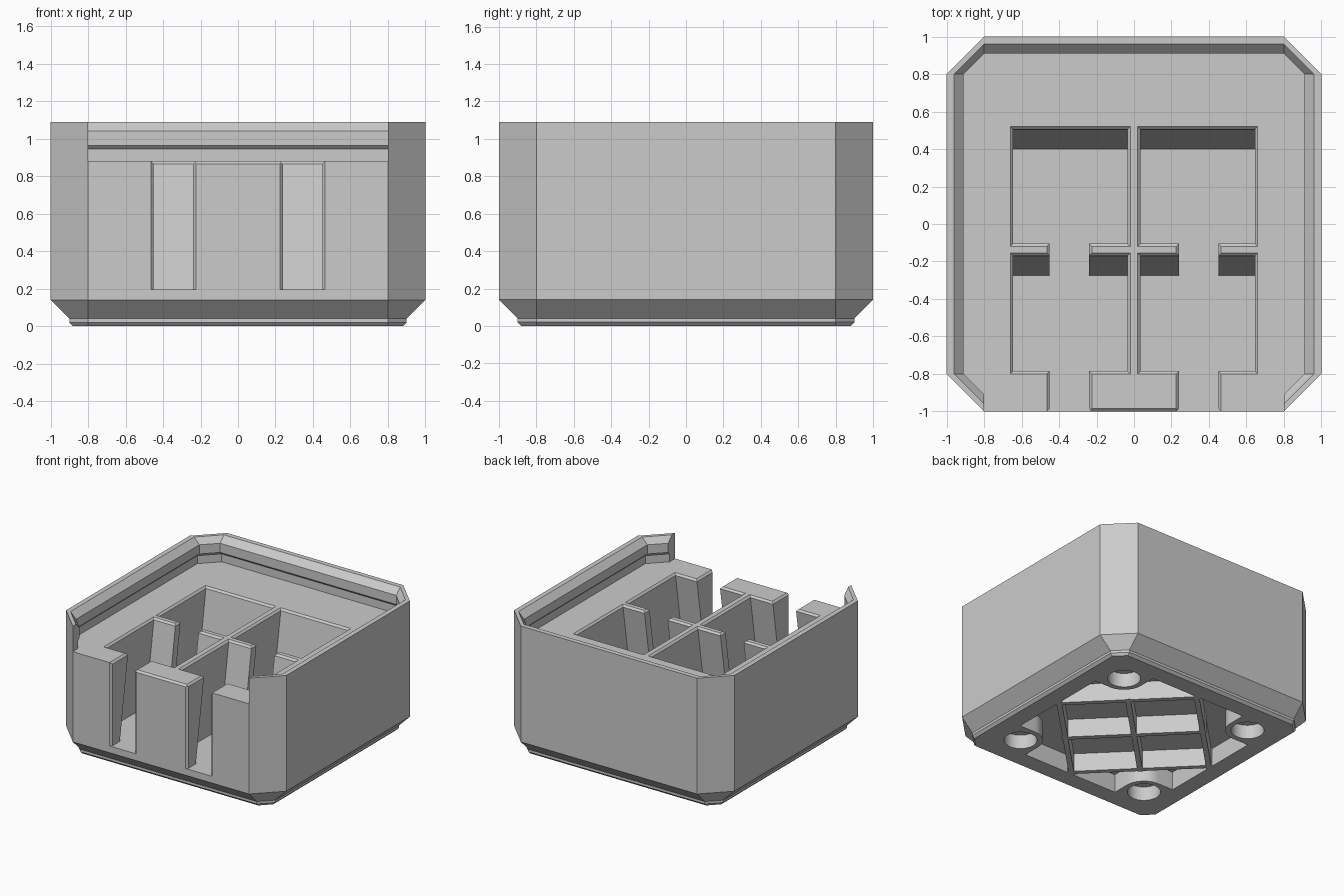
import bpy, bmesh, math

if "Cube" in bpy.data.objects:
    bpy.data.objects.remove(bpy.data.objects["Cube"])

grey = bpy.data.materials.new("plain_grey")
grey.diffuse_color = (0.6, 0.6, 0.6, 1)
grey.use_nodes = True
grey.node_tree.nodes["Principled BSDF"].inputs["Base Color"].default_value = grey.diffuse_color


def loft(name, rings):
    """Closed solid skinned through rings of (x, y, z) points."""
    bm = bmesh.new()
    vs = [[bm.verts.new(p) for p in ring] for ring in rings]
    n = len(rings[0])
    for a, b in zip(vs, vs[1:]):
        for i in range(n):
            j = (i + 1) % n
            bm.faces.new((a[i], a[j], b[j], b[i]))
    bm.faces.new(vs[0][::-1])
    bm.faces.new(vs[-1])
    bmesh.ops.recalc_face_normals(bm, faces=bm.faces)
    me = bpy.data.meshes.new(name)
    bm.to_mesh(me)
    bm.free()
    ob = bpy.data.objects.new(name, me)
    bpy.context.collection.objects.link(ob)
    return ob


def rect(x0, x1, y0, y1, z):
    return [(x0, y0, z), (x1, y0, z), (x1, y1, z), (x0, y1, z)]


def box(x0, x1, y0, y1, z0, z1):
    return loft("cutter", [rect(x0, x1, y0, y1, z0), rect(x0, x1, y0, y1, z1)])


def cylinder(x, y, r, z0, z1, n=48):
    ang = [2 * math.pi * (i + 0.5) / n for i in range(n)]
    return loft("cutter", [[(x + r * math.cos(a), y + r * math.sin(a), z) for a in ang]
                           for z in (z0, z1)])


def octagon(h, z, f=0.8):
    return [(f, -h, z), (h, -f, z), (h, f, z), (f, h, z),
            (-f, h, z), (-h, f, z), (-h, -f, z), (-f, -h, z)]


def cut(target, cutter):
    """Subtract the cutter and discard it."""
    m = target.modifiers.new("cut", 'BOOLEAN')
    m.operation, m.solver, m.object = 'DIFFERENCE', 'EXACT', cutter
    bpy.context.view_layer.update()
    dg = bpy.context.evaluated_depsgraph_get()
    me = bpy.data.meshes.new_from_object(target.evaluated_get(dg))
    target.modifiers.clear()
    target.data = me
    bpy.data.objects.remove(cutter)


# Tray body: stepped base, walls, stacking lip with undercut, top deck
profile = [(0.88, 0), (0.90, 0.02), (0.90, 0.04), (1, 0.14), (1, 1.09), (0.96, 1.09),
           (0.91, 1.04), (0.91, 0.965), (0.93, 0.945), (0.93, 0.88)]
tray = loft("tray", [octagon(h, z) for h, z in profile])

# Lip removed along the front
cut(tray, box(-0.7998, 0.7998, -1.1, -0.85, 0.88, 1.3))

FLOOR, DECK, C = 0.195, 0.88, 0.015
for s in (-1, 1):
    # Two leaning pockets per side, with chamfered rims
    x0, x1 = sorted((s * 0.035, s * 0.645))
    for y0, y1 in ((-0.785, -0.17), (-0.105, 0.505)):
        cut(tray, loft("cutter", [
            rect(x0, x1, y0 - 0.105, y1 - 0.105, FLOOR),
            rect(x0, x1, y0, y1, DECK - C),
            rect(x0 - C, x1 + C, y0 - C, y1 + C, DECK),
            rect(x0 - C, x1 + C, y0 - C, y1 + C, 1.0)]))
    # Finger slot through the front wall and the wall between pockets
    cx, w = s * 0.345, 0.105
    cut(tray, loft("cutter", [
        rect(cx - w, cx + w, -1.1, 0.1, FLOOR),
        rect(cx - w, cx + w, -1.1, 0.1, DECK - C),
        rect(cx - w - C, cx + w + C, -1.1, 0.1, DECK),
        rect(cx - w - C, cx + w + C, -1.1, 0.1, 1.0)]))
    # Chamfer on the slot's front edges
    cut(tray, loft("cutter", [
        [(cx - w - 0.04, -1.025, z), (cx + w + 0.04, -1.025, z),
         (cx + w, -0.985, z), (cx - w, -0.985, z)] for z in (FLOOR, 1.0)]))

# Chamfer on the front edge of the middle block
cut(tray, loft("cutter", [rect(-0.23, 0.23, -1.1, -1.01, 0.855),
                          rect(-0.23, 0.23, -1.1, -0.975, 0.89)]))

# Underside cavity, leaving diagonal ribs and corner bosses
H, CEIL = 0.74, 0.15
cavity = box(-H, H, -H, H, -0.1, CEIL)
for turn in (45, 135):
    for off in (-1, 0, 1):
        d = off * (H / math.sqrt(2) - 0.01)
        rib = box(-0.54, 0.54, d - 0.02, d + 0.02, -0.2, 0.3)
        rib.rotation_euler.z = math.radians(turn)
        cut(cavity, rib)
for sx in (-1, 1):
    for sy in (-1, 1):
        # Boss outline: a square corner block with one rounded inner corner
        r, n = 0.165, 12
        arc = [(0.6 - r * math.cos(a), 0.6 - r * math.sin(a))
               for a in (math.pi / 2 * i / n for i in range(n + 1))]
        outline = arc + [(0.9, 0.6 - r), (0.9, 0.9), (0.6 - r, 0.9)]
        cut(cavity, loft("cutter", [[(sx * x, sy * y, z) for x, y in outline]
                                    for z in (-0.2, 0.3)]))
cut(tray, cavity)

# Round magnet holes in the bosses
for sx in (-1, 1):
    for sy in (-1, 1):
        cut(tray, cylinder(sx * 0.6, sy * 0.6, 0.123, -0.1, 0.115))

tray.data.materials.clear()
tray.data.materials.append(grey)
for p in tray.data.polygons:
    p.material_index = 0
bpy.context.view_layer.objects.active = tray
tray.select_set(True)
bpy.ops.object.shade_smooth_by_angle(angle=math.radians(25))
